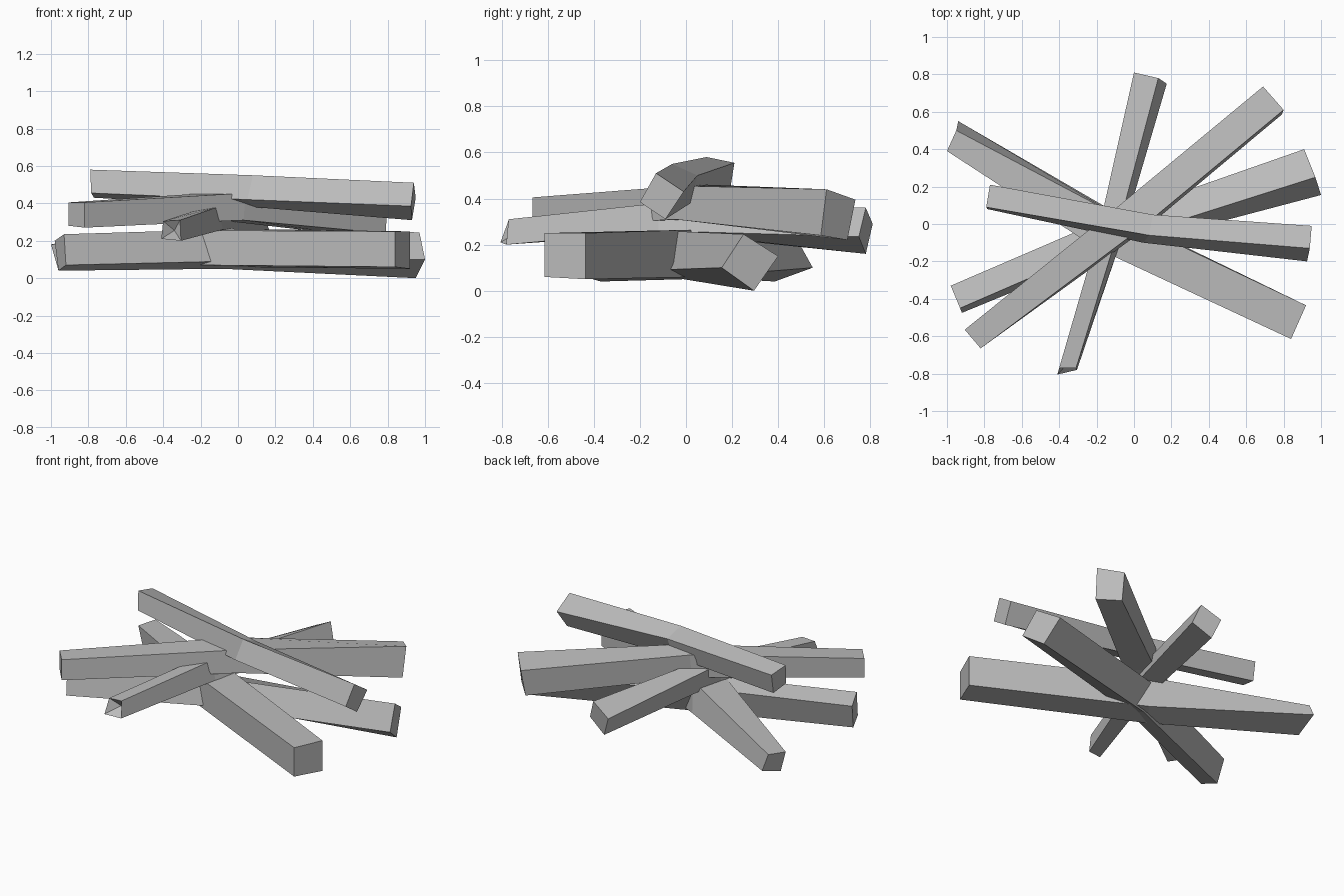
import bpy, bmesh

wood = bpy.data.materials.new("weathered grey")
wood.diffuse_color = (0.5, 0.5, 0.5, 1)


def stick(name, *sections, dent=None):
    """Loft four-sided sections into a log; dent is the sunken centre of the first end."""
    bm = bmesh.new()
    rings = [[bm.verts.new(p) for p in s] for s in sections]
    for a, b in zip(rings, rings[1:]):
        for i in range(4):
            j = (i + 1) % 4
            bm.faces.new((a[i], a[j], b[j], b[i]))
    bm.faces.new(rings[-1])
    if dent:
        c = bm.verts.new(dent)
        for i in range(4):
            bm.faces.new((rings[0][i], rings[0][(i + 1) % 4], c))
    else:
        bm.faces.new(rings[0])
    bmesh.ops.recalc_face_normals(bm, faces=bm.faces)
    me = bpy.data.meshes.new(name)
    bm.to_mesh(me)
    bm.free()
    me.materials.append(wood)
    bpy.context.collection.objects.link(bpy.data.objects.new(name, me))


# Each log: left/near end, bent middle, right/far end
stick("top_log",
      [(-.79, .09, .58), (-.77, .21, .555), (-.77, .19, .43), (-.785, .08, .455)],
      [(.08, -.06, .55), (.10, .05, .50), (.08, .02, .38), (.05, -.10, .42)],
      [(.94, -.13, .51), (.95, -.01, .43), (.93, -.09, .31), (.925, -.20, .385)])

stick("upper_diagonal_log",
      [(-.905, -.565, .405), (-.82, -.665, .405), (-.82, -.665, .27), (-.905, -.565, .28)],
      [(-.09, .09, .46), (.04, -.02, .455), (.03, -.05, .31), (-.10, .08, .31)],
      [(.69, .735, .395), (.80, .61, .44), (.79, .585, .24), (.68, .70, .22)])

# Log with a splintered near end
stick("splintered_log",
      [(-.40, -.77, .305), (-.31, -.77, .31), (-.305, -.78, .20), (-.41, -.805, .21)],
      [(-.20, -.08, .37), (-.11, -.12, .38), (-.08, -.12, .26), (-.20, -.08, .25)],
      [(0, .81, .29), (.13, .78, .36), (.175, .75, .235), (.05, .78, .16)],
      dent=(-.34, -.73, .255))

stick("lower_front_log",
      [(-.95, .50, .19), (-1.0, .39, .18), (-.96, .385, .04), (-.94, .55, .10)],
      [(-.08, .04, .265), (-.20, -.13, .255), (-.20, -.13, .07), (-.08, .05, .06)],
      [(.92, -.435, .25), (.84, -.615, .25), (.84, -.615, .06), (.92, -.435, .05)])

stick("lower_back_log",
      [(-.93, -.45, .235), (-.98, -.33, .20), (-.96, -.37, .04), (-.92, -.475, .07)],
      [(-.10, -.09, .26), (-.12, .04, .23), (-.08, -.01, .05), (-.08, -.13, .09)],
      [(.97, .25, .245), (.91, .40, .15), (.95, .295, 0), (1.0, .155, .10)])
